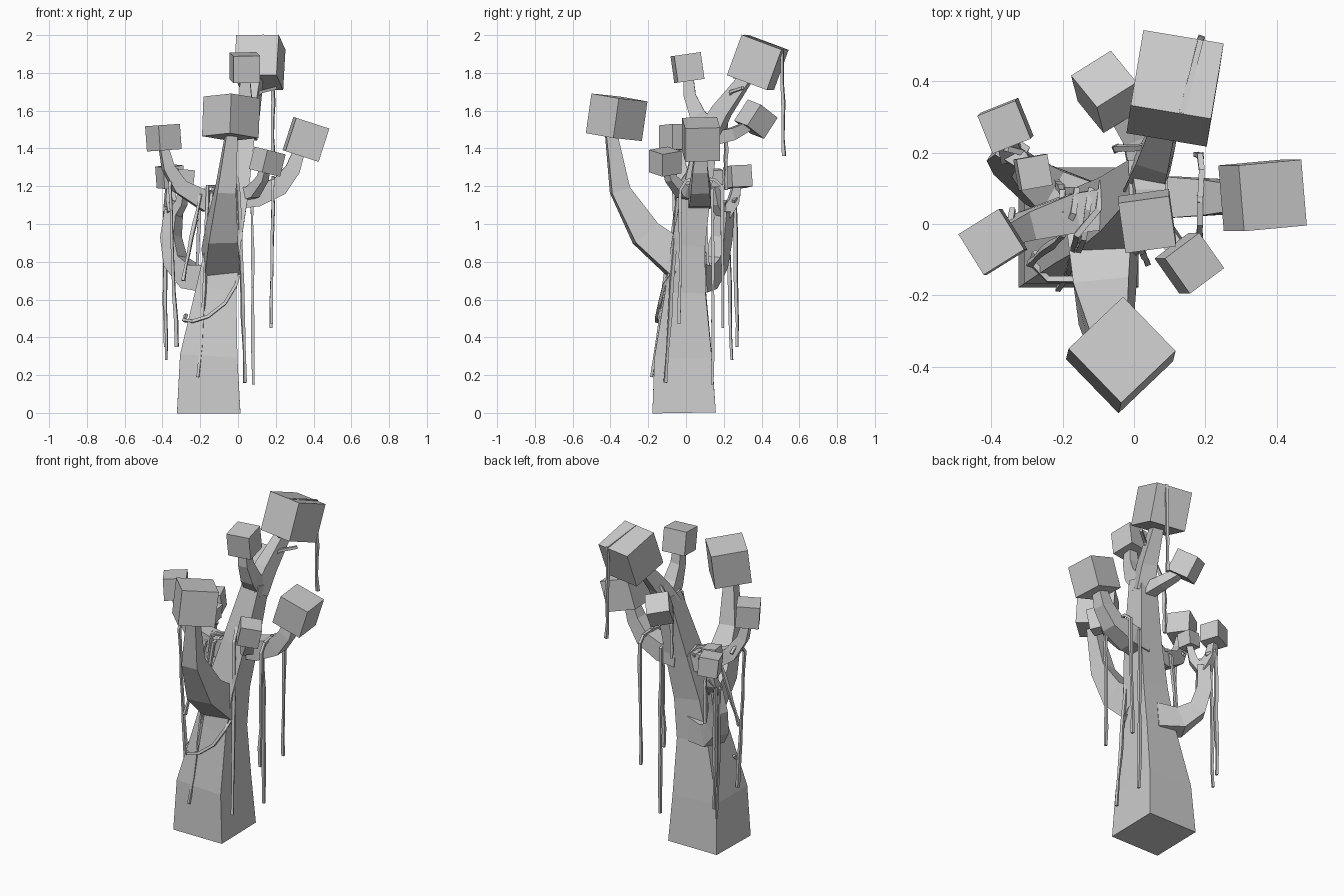
import bpy, bmesh, math, random
from mathutils import Vector, Matrix

random.seed(4)
grey = bpy.data.materials.new("plain grey")
grey.diffuse_color = (0.6, 0.6, 0.6, 1)


def finish(name, bm):
    bmesh.ops.recalc_face_normals(bm, faces=bm.faces)
    me = bpy.data.meshes.new(name)
    bm.to_mesh(me)
    bm.free()
    me.materials.append(grey)
    ob = bpy.data.objects.new(name, me)
    bpy.context.collection.objects.link(ob)
    return ob


def limb(name, rows, ref=None):
    """Square tube through rows of (x, y, z, half width)."""
    pts = [Vector(r[:3]) for r in rows]
    if ref is None:
        d = pts[-1] - pts[0]
        ref = (-d.y, d.x, 0) if math.hypot(d.x, d.y) > 0.02 else (1, 0, 0)
    u = Vector(ref).normalized()
    bm = bmesh.new()
    rings = []
    for i, p in enumerate(pts):
        a = (p - pts[i - 1]).normalized() if i else Vector()
        b = (pts[i + 1] - p).normalized() if i < len(pts) - 1 else Vector()
        t = (a + b).normalized() if (a + b).length > 1e-4 else a
        w = u - t * u.dot(t)
        if w.length < 0.05:
            w = t.orthogonal()
        u = w.normalized()
        v = t.cross(u)
        h = rows[i][3]
        rings.append([bm.verts.new(p + u * h * sx + v * h * sy)
                      for sx, sy in ((-1, -1), (1, -1), (1, 1), (-1, 1))])
    for r, s in zip(rings, rings[1:]):
        for k in range(4):
            bm.faces.new((r[k], r[(k + 1) % 4], s[(k + 1) % 4], s[k]))
    bm.faces.new(rings[0])
    bm.faces.new(rings[-1])
    return finish(name, bm)


def leaf_block(name, loc, size, rx, ry, rz):
    bm = bmesh.new()
    R = [Matrix.Rotation(math.radians(a), 4, ax) for a, ax in ((rx, 'X'), (ry, 'Y'), (rz, 'Z'))]
    bmesh.ops.create_cube(bm, size=size, matrix=Matrix.Translation(loc) @ R[0] @ R[1] @ R[2])
    return finish(name, bm)


def vine(name, path, bottom=None, drift=(0, 0)):
    """Thin strand along a path, then hanging down to the bottom height."""
    rows = [(*p, 0.008) for p in path]
    if bottom is not None:
        x, y, z = path[-1]
        for i in range(1, 7):
            f = i / 6
            rows.append((x + drift[0] * f + random.uniform(-.003, .003),
                         y + drift[1] * f + random.uniform(-.003, .003),
                         z + (bottom - z) * f, random.uniform(.006, .010)))
    return limb(name, rows)


# Trunk
limb("trunk", [(-.155, -.01, 0, .168), (-.155, -.015, .3, .152), (-.115, -.003, .65, .107),
               (-.075, .012, .9, .09), (-.02, .055, 1.17, .076), (.04, .125, 1.53, .055)], (1, 0, 0))

# Branches
limb("top_back_branch", [(.035, .12, 1.47, .055), (.06, .19, 1.6, .046), (.10, .33, 1.79, .03)])
limb("top_front_branch", [(.04, .13, 1.49, .05), (.045, .06, 1.58, .042), (.04, .02, 1.68, .032),
                          (.037, .013, 1.78, .026)])
limb("front_branch", [(-.09, -.03, .80, .095), (-.085, -.215, .95, .078), (-.065, -.35, 1.18, .05),
                      (-.035, -.395, 1.47, .03)])
limb("right_branch", [(-.01, .07, 1.14, .06), (.10, .075, 1.15, .058), (.22, .075, 1.2, .05),
                      (.29, .075, 1.29, .04), (.325, .08, 1.39, .03)])
limb("left_branch", [(-.02, .05, 1.14, .06), (-.17, .03, 1.12, .055), (-.31, -.01, 1.2, .04),
                     (-.37, -.035, 1.3, .03), (-.395, -.045, 1.41, .022)])
limb("small_right_branch", [(0, .05, 1.15, .035), (.08, -.02, 1.17, .032), (.13, -.08, 1.24, .024),
                            (.145, -.10, 1.3, .02)])
limb("low_left_branch", [(-.12, .04, .71, .075), (-.25, .10, .72, .065), (-.33, .16, .80, .05),
                         (-.355, .19, .93, .042), (-.34, .205, 1.07, .036)])
limb("low_left_twig", [(-.345, .2, 1.05, .033), (-.36, .25, 1.12, .028), (-.36, .27, 1.21, .02)])
limb("low_left_small_twig", [(-.345, .2, 1.04, .03), (-.30, .165, 1.11, .024), (-.285, .147, 1.21, .017)])
limb("back_branch", [(.03, .12, 1.45, .038), (.0, .24, 1.475, .032), (-.045, .31, 1.51, .026),
                     (-.065, .345, 1.54, .022)])

# Leaf blocks on the branch ends: location, size, tilt x, tilt y, turn z
for n, loc, s, rx, ry, rz in (
        ("top_back", (.115, .38, 1.855), .228, -20, 3, -9),
        ("top_front", (.037, .008, 1.828), .143, 8, 0, 8),
        ("front", (-.037, -.367, 1.565), .212, -8, 2, 44),
        ("right", (.36, .08, 1.448), .185, 0, 18, 5),
        ("left", (-.395, -.05, 1.457), .134, 0, -4, 32),
        ("small_right", (.155, -.11, 1.33), .122, 0, 14, 36),
        ("low_left", (-.36, .275, 1.25), .115, 4, -4, 22),
        ("low_left_small", (-.283, .145, 1.245), .088, 0, 6, 10),
        ("back", (-.075, .37, 1.555), .134, -33, -8, 33)):
    leaf_block(n + "_leaf_block", loc, s, rx, ry, rz)

# Vine over the top leaf block, and one round its branch
vine("top_block_vine", [(.10, .26, 1.77), (.135, .315, 1.995), (.185, .51, 1.925)], 1.36, (.0, .007))
vine("top_branch_vine", [(.20, .30, 1.72), (.12, .24, 1.70), (.03, .215, 1.62), (-.05, .212, 1.5)], 1.18)

# Vines draped over the right branch
vine("right_vine_back", [(.185, .06, 1.245), (.19, .15, 1.235), (.185, .19, 1.2)], .45, (-.01, .005))
vine("right_vine_front", [(.185, .08, 1.245), (.185, .0, 1.23), (.183, -.03, 1.18)], .47, (-.005, -.005))
vine("inner_right_vine", [(.075, .0, 1.2), (.075, .08, 1.215), (.075, .14, 1.18)], .15, (.005, 0))

# Vines draped over the left branch
vine("left_vine_1", [(-.12, .1, 1.17), (-.13, .04, 1.185), (-.14, -.04, 1.16)], .19, (-.07, -.14))
vine("left_vine_2", [(-.16, .1, 1.16), (-.17, .03, 1.185), (-.2, -.03, 1.15)], .7, (-.09, -.08))
vine("left_vine_3", [(-.34, .04, 1.22), (-.35, -.02, 1.28), (-.36, -.065, 1.2)], .35, (.035, .015))
vine("left_vine_4", [(-.2, -.03, 1.18), (-.205, .03, 1.185), (-.2, .09, 1.14)], .72, (-.02, .03))
vine("left_vine_5", [(-.09, .12, 1.17), (-.1, .04, 1.2), (-.16, -.03, 1.2)], .55, (-.02, -.11))

# Vines by the trunk front
vine("trunk_vine", [(-.02, .06, 1.46), (-.02, .03, 1.3), (-.0, -.04, 1.2)], .16, (.04, -.07))
vine("trunk_loop_vine", [(.01, -.06, .75), (-.01, -.115, .68), (-.07, -.14, .58), (-.16, -.155, .51),
                         (-.24, -.155, .485), (-.285, -.11, .49), (-.275, -.08, .52)])

# Vines on the low left branch
vine("low_vine_1", [(-.31, .2, 1.1), (-.35, .21, 1.12), (-.385, .22, 1.08)], .28, (.005, .02))
vine("low_vine_2", [(-.32, .25, 1.12), (-.36, .28, 1.15), (-.385, .26, 1.1)], .35, (-.002, .012))
